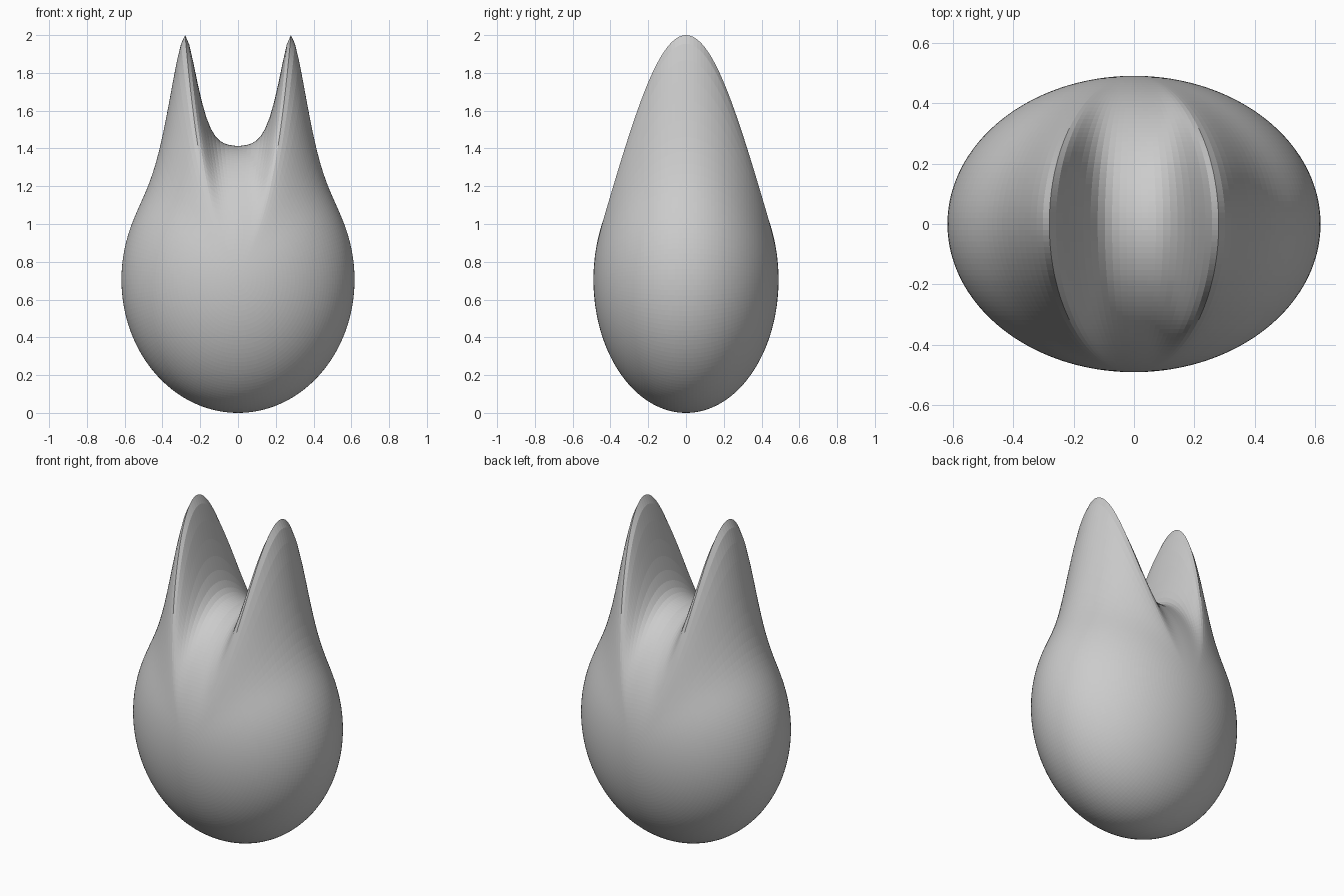
import bpy, bmesh
from math import sqrt, exp, pi
from mathutils import Matrix

if "Cube" in bpy.data.objects:
    bpy.data.objects.remove(bpy.data.objects["Cube"])

RX, RY, RZ = 0.617, 0.49, 0.705   # body radii
CREST, RISE = 0.28, 0.667         # ear crest position and added height


def ear_lift(u, v):
    """Extra height: two thin ridges across x, tapering toward front and back."""
    d = abs(u) - CREST
    if d > 0:
        across = exp(-(d / 0.114) ** 1.78)
    else:
        across = exp(-(-d / 0.095) ** 1.58)
    return RISE * across * max(0.0, 1 - v * v) ** 1.9


# Body: sphere with poles on the y axis, so the ear crests follow its meridians
bm = bmesh.new()
bmesh.ops.create_uvsphere(bm, u_segments=160, v_segments=80, radius=1)
bmesh.ops.rotate(bm, verts=bm.verts, cent=(0, 0, 0), matrix=Matrix.Rotation(pi / 2, 3, 'X'))

# Scale to the egg shape and pull the two ears upward
for vert in bm.verts:
    x, y, z = vert.co
    width = sqrt(max(1e-9, 1 - y * y))
    lift = ear_lift(RX * x / width, y) if z > 0 else 0.0
    vert.co = (RX * x, RY * y, RZ + RZ * z + lift)

bmesh.ops.recalc_face_normals(bm, faces=bm.faces)
mesh = bpy.data.meshes.new("eared_body")
bm.to_mesh(mesh)
bm.free()
body = bpy.data.objects.new("eared_body", mesh)
bpy.context.collection.objects.link(body)
